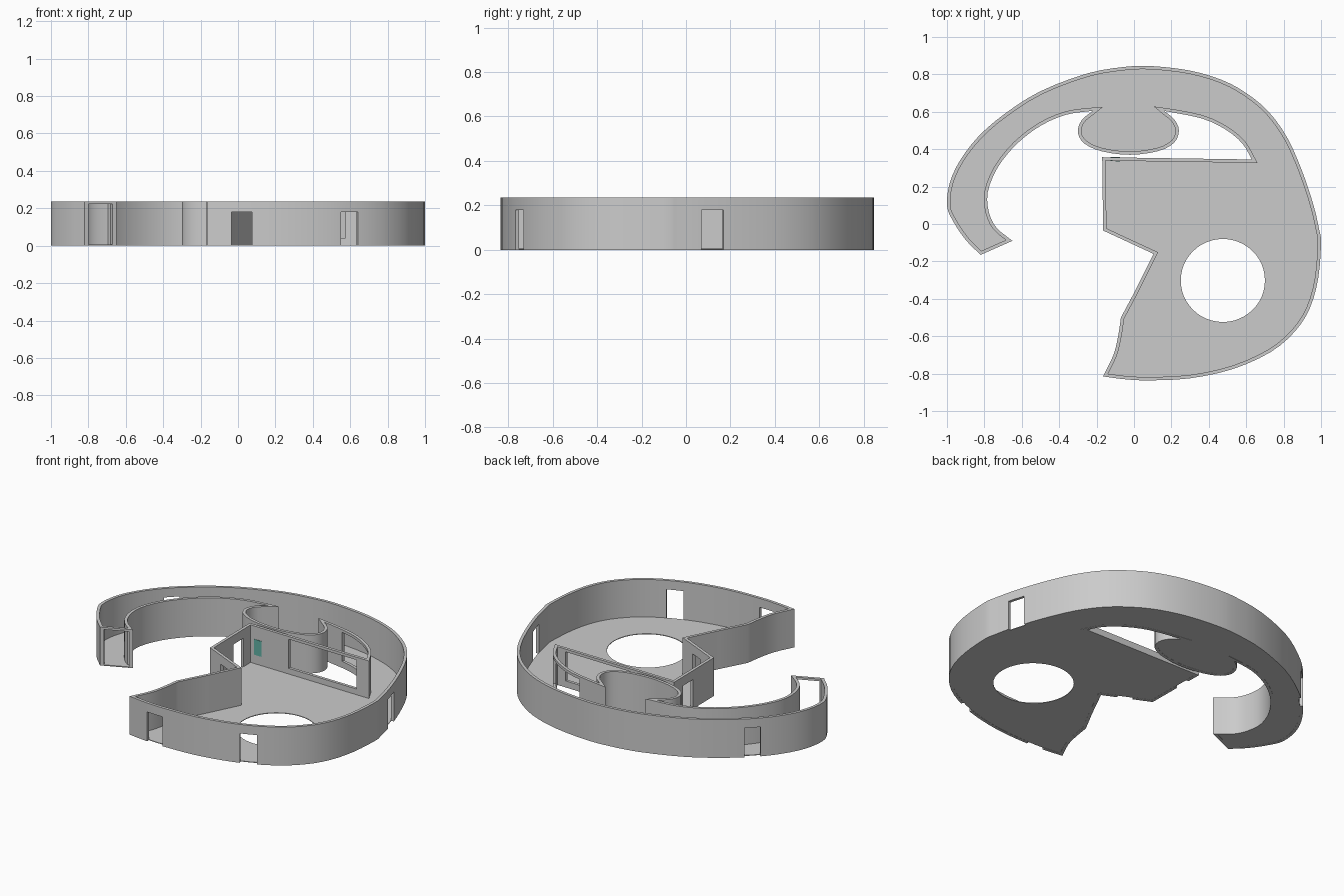
import bpy, bmesh, math
from mathutils import Vector

if "Cube" in bpy.data.objects:
    bpy.data.objects.remove(bpy.data.objects["Cube"])

H, T = 0.235, 0.018   # wall height and thickness


def smooth(pts, n=3):
    """Catmull-Rom curve through the points."""
    p = [Vector(q) for q in pts]
    p = [2 * p[0] - p[1]] + p + [2 * p[-1] - p[-2]]
    out = []
    for i in range(1, len(p) - 2):
        a, b, c, d = p[i - 1:i + 3]
        for k in range(n):
            t = k / n
            out.append(0.5 * (2 * b + (c - a) * t + (2 * a - 5 * b + 4 * c - d) * t * t
                              + (3 * b - a - 3 * c + d) * t ** 3))
    return out + [p[-2]]


def offset(pts, d, closed):
    """Mitred offset to the right of the path."""
    out, n = [], len(pts)
    for i, p in enumerate(pts):
        a = pts[i - 1] if closed or i else None
        b = pts[(i + 1) % n] if closed or i < n - 1 else None
        dirs = [v.normalized() for v in ((p - a) if a is not None else None,
                                         (b - p) if b is not None else None) if v is not None]
        norms = [Vector((v.y, -v.x)) for v in dirs]
        m = sum(norms, Vector((0, 0))).normalized()
        out.append(p + m * d / max(m.dot(norms[0]), 0.3))
    return out


def strip(name, pts, d0, d1, z0, z1, closed=False):
    """Solid wall following a path, between two offsets and two heights."""
    bm = bmesh.new()
    A, B = offset(pts, d0, closed), offset(pts, d1, closed)
    rings = [[bm.verts.new((a.x, a.y, z0)), bm.verts.new((b.x, b.y, z0)),
              bm.verts.new((b.x, b.y, z1)), bm.verts.new((a.x, a.y, z1))] for a, b in zip(A, B)]
    n = len(rings)
    for i in range(n if closed else n - 1):
        r, s = rings[i], rings[(i + 1) % n]
        for k in range(4):
            bm.faces.new((r[k], r[(k + 1) % 4], s[(k + 1) % 4], s[k]))
    if not closed:
        bm.faces.new(rings[0])
        bm.faces.new(rings[-1])
    return finish(name, bm)


def finish(name, bm):
    bmesh.ops.recalc_face_normals(bm, faces=bm.faces)
    me = bpy.data.meshes.new(name)
    bm.to_mesh(me)
    bm.free()
    ob = bpy.data.objects.new(name, me)
    bpy.context.collection.objects.link(ob)
    return ob


# Plan outline, clockwise from the left tip
outer = smooth([(-.82, -.165), (-.9, -.085), (-.97, .02), (-1, .1), (-.985, .22), (-.93, .34),
                (-.83, .47), (-.69, .59), (-.5, .71), (-.25, .805), (-.05, .84), (.1, .844),
                (.3, .82), (.47, .77), (.6, .7), (.72, .6), (.82, .46), (.9, .28), (.96, .1),
                (.99, -.03), (1, -.1), (.985, -.29), (.94, -.45), (.86, -.575), (.73, -.685),
                (.53, -.775), (.3, -.825), (.08, -.836), (-.05, -.83), (-.165, -.815)])
tail = smooth([(-.165, -.815), (-.11, -.7), (-.085, -.6), (-.07, -.5)])
zigzag = [Vector(p) for p in [(-.07, -.5), (.01, -.35), (.105, -.16), (-.165, -.035),
                              (-.17, .357), (.63, .345)]]
court = smooth([(.63, .345), (.58, .43), (.49, .505), (.36, .565), (.16, .605)])
pod = smooth([(.16, .605), (.215, .56), (.24, .5), (.215, .435), (.13, .39), (-.02, .37),
              (-.17, .388), (-.265, .43), (-.3, .49), (-.28, .555), (-.22, .605)])
arm = smooth([(-.22, .605), (-.36, .585), (-.5, .525), (-.63, .425), (-.73, .3), (-.782, .17),
              (-.775, .06), (-.735, -.02), (-.65, -.09)])
outline = []
for part in (outer, tail, zigzag, court, pod):
    outline += part[:-1]
outline += arm

# Walls
walls = strip("walls", outline, 0, T, 0, H, closed=True)

# Doorways and glazed openings: path, bottom, top
V = Vector
holes = [
    ([(-.035, -.832), (.075, -.836)], -.01, .18),     # front door
    ([(.55, -.768), (.64, -.73)], -.01, .18),         # front right door
    ([(.965, .07), (.945, .17)], -.01, .18),          # right door
    ([(-.83, .465), (-.765, .525)], -.01, .18),       # back left door
    ([(-.168, .17), (-.168, .27)], -.01, .18),        # west door
    ([(-.06, -.085), (.02, -.122)], -.01, .18),       # entrance door
    ([(-.80, -.156), (-.67, -.099)], .006, .222),     # open end of the arm
    ([(.11, .353), (.575, .346)], .04, .218),         # courtyard straight glazing
    (court[2:-2], .04, .218),                         # courtyard curved glazing
]
for i, (path, z0, z1) in enumerate(holes):
    w = 0.03
    cutter = strip("cutter", [V(p) for p in path], -w, w, z0, z1)
    cutter.hide_render = True
    mod = walls.modifiers.new("opening", 'BOOLEAN')
    mod.operation, mod.solver, mod.object = 'DIFFERENCE', 'EXACT', cutter
    bpy.context.view_layer.objects.active = walls
    bpy.ops.object.modifier_apply(modifier=mod.name)
    bpy.data.objects.remove(cutter)

# Floor with round hole
bm = bmesh.new()
hole = [V((.475 + .225 * math.cos(a * math.pi / 24), -.302 + .222 * math.sin(a * math.pi / 24)))
        for a in range(48)]
edges = []
for loop in (offset(outline, T * 0.9, True), hole):
    vs = [bm.verts.new((p.x, p.y, 0.001)) for p in loop]
    edges += [bm.edges.new((vs[i - 1], vs[i])) for i in range(len(vs))]
bmesh.ops.triangle_fill(bm, edges=edges, use_beauty=True)
ext = bmesh.ops.extrude_face_region(bm, geom=bm.faces[:])
bmesh.ops.translate(bm, vec=(0, 0, .004), verts=[g for g in ext["geom"]
                                                if isinstance(g, bmesh.types.BMVert)])
finish("floor", bm)

# Small coloured pane on the courtyard wall
pane = strip("window_pane", [V((-.125, .356)), V((-.075, .355))], -.002, T + .002, .06, .155)
mat = bpy.data.materials.new("teal_glass")
mat.diffuse_color = (.12, .45, .38, 1)
mat.use_nodes = True
mat.node_tree.nodes["Principled BSDF"].inputs["Base Color"].default_value = mat.diffuse_color
pane.data.materials.append(mat)

# Smooth shading on curved walls
bpy.ops.object.select_all(action='DESELECT')
walls.select_set(True)
bpy.context.view_layer.objects.active = walls
bpy.ops.object.shade_smooth_by_angle(angle=math.radians(25))
